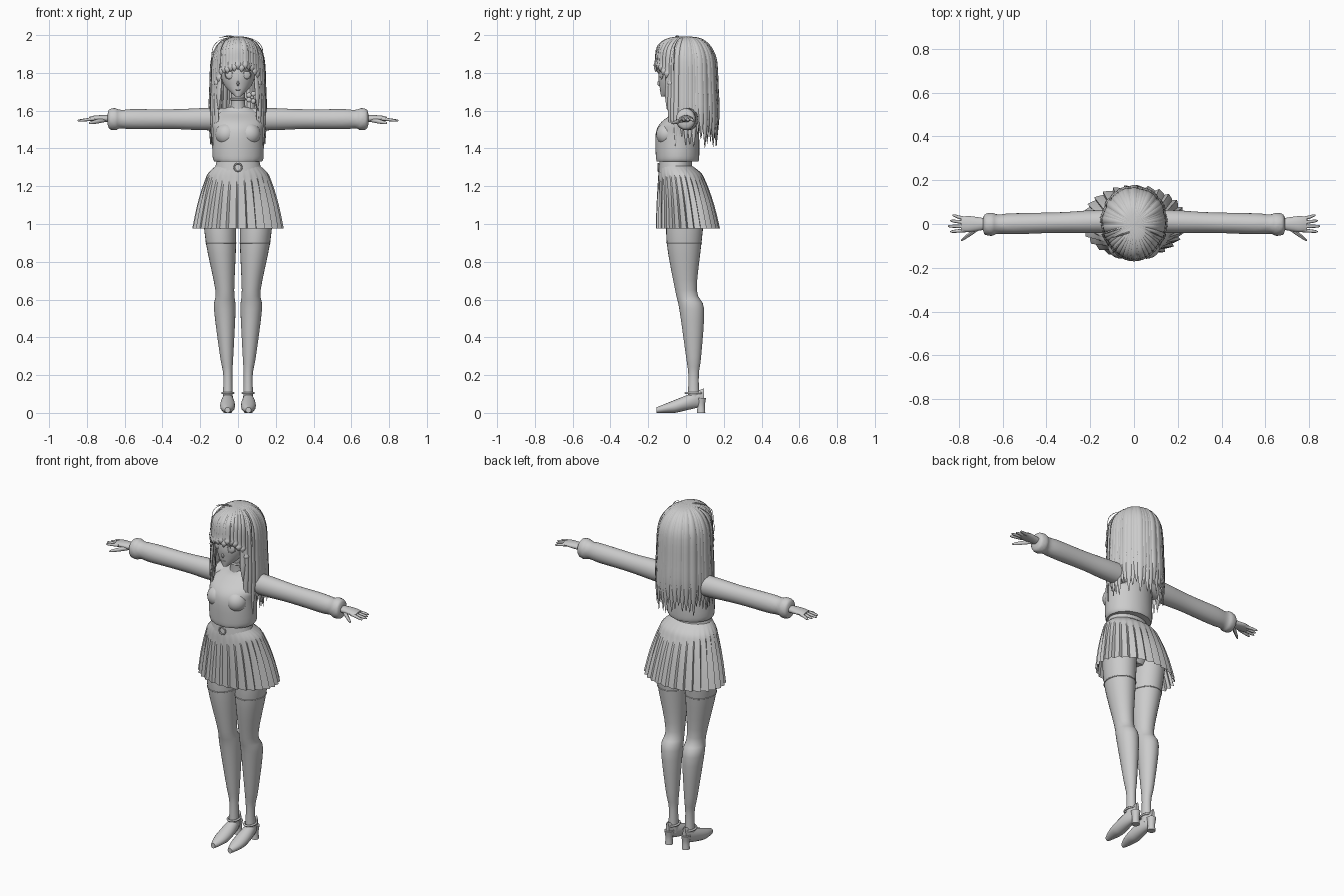
import bpy, bmesh, math, random
from math import sin, cos, pi, radians
from mathutils import Vector

random.seed(4)
if "Cube" in bpy.data.objects:
    bpy.data.objects.remove(bpy.data.objects["Cube"])

COLOUR = (0.6, 0.6, 0.6, 1)
grey = bpy.data.materials.new("plain grey")
grey.use_nodes = True
grey.diffuse_color = COLOUR
grey.node_tree.nodes["Principled BSDF"].inputs["Base Color"].default_value = COLOUR

X, Y, Z = Vector((1, 0, 0)), Vector((0, 1, 0)), Vector((0, 0, 1))


def finish(name, bm, mirror=False, angle=50):
    """Turn a bmesh into a smooth-shaded object, optionally with its twin across x."""
    bmesh.ops.recalc_face_normals(bm, faces=bm.faces)
    mesh = bpy.data.meshes.new(name)
    bm.to_mesh(mesh)
    bm.free()
    mesh.materials.append(grey)
    mesh.shade_smooth()
    mesh.set_sharp_from_angle(angle=radians(angle))
    obj = bpy.data.objects.new(name, mesh)
    bpy.context.collection.objects.link(obj)
    if mirror:
        obj.modifiers.new("mirror", 'MIRROR')


def smooth_path(sections, sub):
    """Catmull-Rom curve through the sections."""
    points = [Vector(section) for section in sections]
    points = [points[0], *points, points[-1]]
    path = []
    for a, b, c, d in zip(points, points[1:], points[2:], points[3:]):
        for step in range(sub):
            t = step / sub
            start, end = (c - a) / 2, (d - b) / 2
            path.append(b + start * t + (3 * (c - b) - 2 * start - end) * t ** 2
                        + (2 * (b - c) + start + end) * t ** 3)
    return path + [points[-1]]


def sweep(bm, sections, side, normal=None, sides=16, sub=4, flute=None, cap=True):
    """Skin elliptical sections (x, y, z, half width, half depth); a normal keeps them parallel."""
    path = smooth_path(sections, sub)
    last = len(path) - 1
    rings = []
    for i, section in enumerate(path):
        centre = section.xyz
        up = normal
        if up is None:
            tangent = path[min(i + 1, last)].xyz - path[max(i - 1, 0)].xyz
            up = side.cross(tangent).normalized()
        ring = []
        for k in range(sides):
            angle = math.tau * k / sides
            swell = flute(k, i / last) if flute else 1
            offset = side * section[3] * cos(angle) + up * section[4] * sin(angle)
            ring.append(bm.verts.new(centre + swell * offset))
        rings.append(ring)
    for lower, upper in zip(rings, rings[1:]):
        for k in range(sides):
            bm.faces.new((lower[k - 1], lower[k], upper[k], upper[k - 1]))
    if cap:
        bm.faces.new(rings[0])
        bm.faces.new(rings[-1])


def part(name, sections, side=X, normal=Y, mirror=False, angle=50, **options):
    bm = bmesh.new()
    sweep(bm, sections, side, normal, **options)
    finish(name, bm, mirror, angle)


def upright(name, sections, **options):
    """Centred vertical form from (y, z, half width, half depth)."""
    part(name, [(0, *section) for section in sections], sides=40, **options)


def band(name, centre, width, depth, radius, side=X, up=Y, mirror=False):
    """Closed elliptical ring of round cord."""
    bm = bmesh.new()
    across = side.cross(up)
    rows = []
    for k in range(40):
        angle = math.tau * k / 40
        spoke = side * cos(angle) * width + up * sin(angle) * depth
        out = spoke.normalized()
        rows.append([bm.verts.new(Vector(centre) + spoke + radius * (out * cos(b) + across * sin(b)))
                     for b in (math.tau * j / 8 for j in range(8))])
    for k, row in enumerate(rows):
        for j in range(8):
            bm.faces.new((rows[k - 1][j - 1], rows[k - 1][j], row[j], row[j - 1]))
    finish(name, bm, mirror)


def ball(name, centre, size, turn=0, mirror=False):
    bm = bmesh.new()
    bmesh.ops.create_uvsphere(bm, u_segments=24, v_segments=14, radius=1)
    bmesh.ops.scale(bm, vec=size, verts=bm.verts)
    bmesh.ops.rotate(bm, matrix=Vector.to_track_quat(Z, 'Z', 'Y').to_matrix(), verts=bm.verts)
    for vert in bm.verts:
        x, y, z = vert.co
        vert.co = Vector((x * cos(turn) - y * sin(turn), x * sin(turn) + y * cos(turn), z)) + Vector(centre)
    finish(name, bm, mirror)


# Legs and stocking tops
leg = [(.1, 0, 1.1, .09), (.09, -.01, .9, .08), (.07, 0, .65, .05), (.07, .03, .55, .057),
       (.06, .04, .3, .035), (.054, .04, .2, .024), (.054, .04, .06, .027)]
part("legs", [(x, y, z, r, r * 1.15) for x, y, z, r in leg], mirror=True, sides=28)
band("stocking_seams", (.09, -.01, .9), .08, .092, .003, mirror=True)

# Shoes: the sole lifts and the upper rises towards the heel
shoe = []
for step in range(9):
    t = step / 8
    sole, top = .06 * max(0, t - .4), .03 + .1 * t
    width = .045 * max(.1, sin(pi * t)) ** .5 * (1 - t / 4)
    shoe.append((.055, t / 4 - .155, (sole + top) / 2, width, (top - sole) / 2))
part("shoes", shoe, normal=Z, mirror=True)
part("shoe_heels", [(.055, .08, z, r, r) for z, r in ((.08, .026), (.04, .02), (0, .022))], mirror=True)
band("shoe_straps", (.054, .04, .105), .029, .042, .006, mirror=True)

# Pleated skirt flaring from the waist, over the hips
PLEATS = 28
skirt = []
for step in range(9):
    t = step / 8
    flare = t ** .5
    skirt.append((.065 * flare - .055, 1.31 - t / 3, .115 + .12 * flare, .085 + .08 * flare))
part("skirt", [(0, *section) for section in skirt], sides=PLEATS * 5, cap=False, angle=30,
     flute=lambda k, t: 1 + .075 * min(1, t * 1.6) * (k % 5 / 4 - .6))
upright("hips", [(-.04, 1.3, .1, .08), (-.01, 1.15, .15, .1), (0, 1.03, .06, .05)])
upright("waistband", [(-.055, 1.28, .125, .09), (-.055, 1.34, .112, .085)])
band("skirt_buckle", (0, -.147, 1.3), .02, .02, .004, up=Z)

# Sweater body with a gathered hem
upright("sweater_body", [(-.045, 1.33, .125, .11), (-.045, 1.36, .135, .115), (-.045, 1.48, .133, .115),
                         (-.03, 1.54, .14, .1), (0, 1.59, .11, .06), (0, 1.62, .05, .04)],
        flute=lambda k, t: 1 + .012 * max(0, 1 - 4 * t) * cos(k * 2))
ball("chest", (.06, -.1, 1.475), (.06, .058, .06), mirror=True)
band("sweater_neckline", (0, -.018, 1.592), .088, .068, .005, up=Vector((0, .9, .35)))

# Sleeves with puffed cuffs
sleeve = [(.06, .06), (.2, .058), (.35, .052), (.55, .053), (.62, .049), (.65, .058), (.68, .052), (.69, .03)]
part("sleeves", [(x, (.6 - x) / 40, 1.555, r * .9, r) for x, r in sleeve], Y, Z, mirror=True, sides=28,
     flute=lambda k, t: 1 + .02 * t * cos(k * 2 + t * 40))

# Hands: palm, four fanned fingers and a thumb
bm = bmesh.new()
sweep(bm, [(.67, 0, 1.557, .024, .02), (.75, 0, 1.56, .036, .015), (.79, 0, 1.557, .032, .01)], Y, Z)
for finger in range(4):
    root, spread = .022 - finger / 60, .04 - finger / 40
    tip = .85 - .01 * abs(finger - 2)
    sweep(bm, [(x, root + (spread - root) * t, 1.557 - .01 * t, r, r)
               for x, t, r in ((.76, 0, .009), (.8, .5, .008), (tip - .01, .9, .006), (tip, 1, .002))],
          Y, sides=8)
sweep(bm, [(.7 + .09 * t, -.01 - .065 * t, 1.553 - .02 * t, r, r)
           for t, r in ((0, .012), (.5, .011), (.9, .007), (1, .002))], Y, sides=8)
finish("hands", bm, True)

# Neck, choker and side bow
upright("neck", [(0, 1.58, .048, .045), (-.01, 1.64, .037, .037), (-.015, 1.72, .038, .04)])
band("choker", (0, -.01, 1.66), .038, .039, .006)
for petal in range(5):
    angle = math.tau * petal / 5
    ball(f"bow_petal_{petal + 1}", (.075 + cos(angle) / 50, -.05, 1.67 + sin(angle) / 50), (.014, .01, .014))
ball("bow_centre", (.075, -.06, 1.67), (.009, .009, .009))

# Head and facial features
upright("head", [(-.117, 1.675, .014, .015), (-.06, 1.73, .07, .08), (-.035, 1.8, .092, .11),
                 (-.015, 1.92, .085, .1), (0, 1.965, .03, .03)])
ball("nose", (0, -.138, 1.745), (.007, .014, .015))
ball("lips", (0, -.134, 1.71), (.014, .006, .003))
ball("ears", (.094, -.01, 1.785), (.012, .022, .03), mirror=True)
for name, height, size in (("irises", 1.79, (.019, .005, .02)), ("upper_lashes", 1.812, (.027, .006, .004)),
                           ("eyebrows", 1.835, (.024, .005, .003))):
    ball(name, (.048, -.13, height), size, .38, True)
band("eye_rims", (.048, -.131, 1.79), .022, .022, .002, Vector((.93, .37, 0)), Z, True)


def lock(bm, degrees, wide, deep, shoulder, end, width):
    """A tapered lock that domes over the crown down to a shoulder height, then falls to its end."""
    a = radians(degrees)
    path = [(sin(u) ** .8, shoulder + (1.99 - shoulder) * cos(u) ** .6, .3 + .7 * sin(u))
            for u in (pi / 2 * step / 5 for step in range(5))]
    path += [(1, shoulder, 1), (1.04, (shoulder + end) / 2, .9), (1.03, end, .08)]
    sweep(bm, [(sin(a) * wide * reach, .015 * reach - cos(a) * deep * reach, z, width * w, width * w / 2)
               for reach, z, w in path], Vector((cos(a), sin(a), 0)), sides=8, sub=3)


# Hair: scalp, long locks round the back, locks beside the face, fringe, loose wisps
ball("scalp", (0, .01, 1.868), (.13, .138, .122))

bm = bmesh.new()
for i in range(33):
    puff = random.uniform(.98, 1.04)
    lock(bm, 52 + 8 * i, .136 * puff, .142 * puff, 1.72, random.uniform(1.4, 1.48), .022)
finish("long_hair", bm)

bm = bmesh.new()
for i in range(4):
    lock(bm, 42 + 7 * i, .148, .15, 1.75, 1.6 - .2 * (i / 3) ** .6, .016)
finish("side_locks", bm, True)

bm = bmesh.new()
for i in range(-7, 8):
    end = 1.82 - i * i / 600 + random.uniform(-.015, .015)
    lock(bm, 8 * i, .134, .172, end + .04, end, .018)
finish("fringe", bm)

bm = bmesh.new()
for degrees in (-70, -38, 22, 64):
    lock(bm, degrees, .15, .18, 1.86, 1.8, .003)
sweep(bm, [(-t / 10, -.03 - t / 30, 1.985 + .01 * sin(pi * t), r, r)
           for t, r in ((0, .003), (.5, .004), (1, .001))], Y, sides=6)
finish("loose_wisps", bm)
